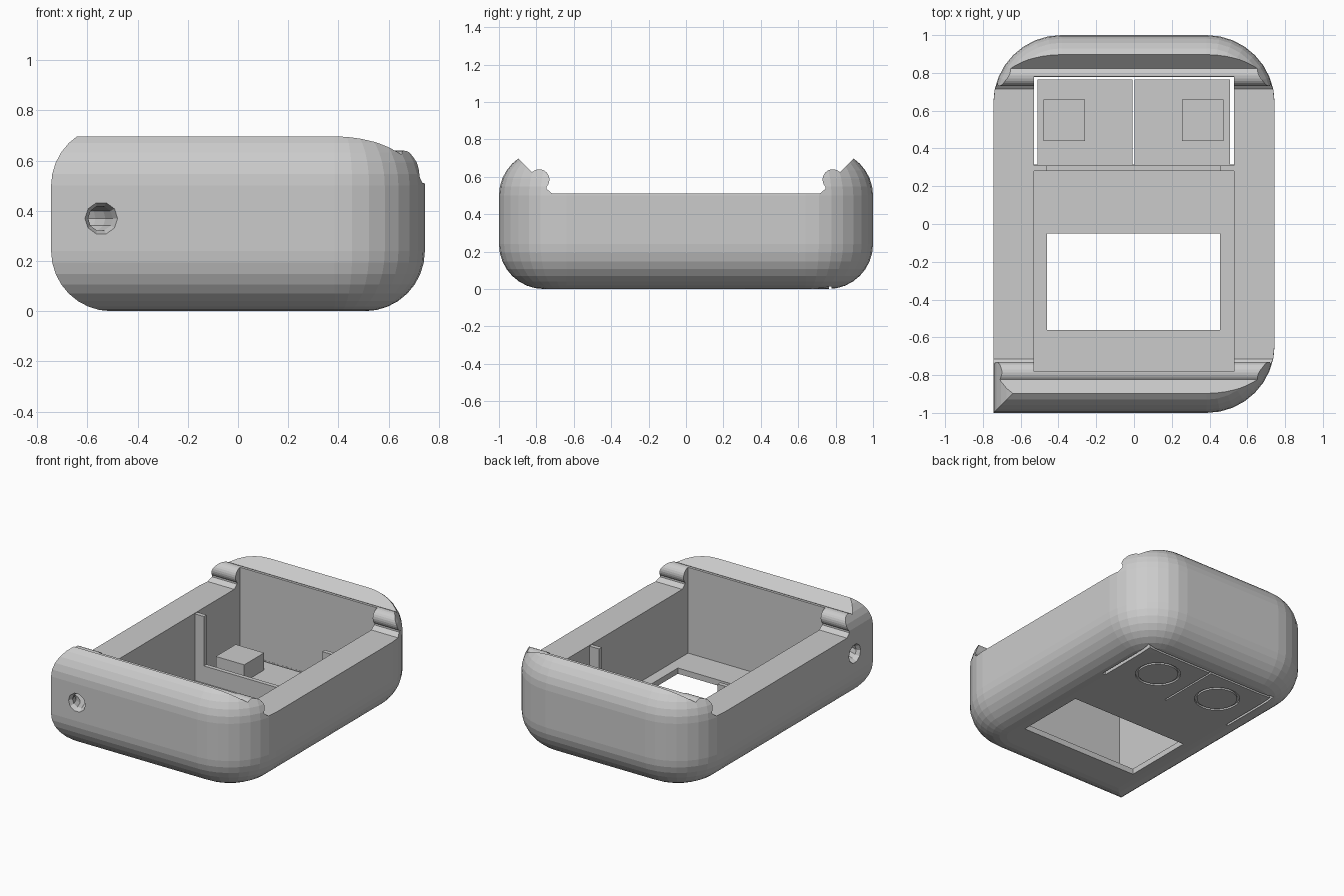
import bpy, bmesh
from math import sin, cos, pi, radians

if "Cube" in bpy.data.objects:
    bpy.data.objects.remove(bpy.data.objects["Cube"])

W, L, H = 0.745, 1.0, 0.74        # half width, half length, uncut height
CORNER, EDGE = 0.36, 0.24         # upright corner radius, edge rounding
IN_X, IN_Y, FLOOR = 0.53, 0.78, 0.04
RAIL = 0.51                       # height of the side walls
GREY = (0.6, 0.6, 0.6, 1)

grey = bpy.data.materials.new("plain grey")
grey.use_nodes = True
grey.diffuse_color = GREY
grey.node_tree.nodes["Principled BSDF"].inputs["Base Color"].default_value = GREY


def loft(name, rings):
    """Skin a list of equal-length closed rings and cap both ends."""
    bm = bmesh.new()
    loops = [[bm.verts.new(p) for p in ring] for ring in rings]
    for a, b in zip(loops, loops[1:]):
        for i in range(len(a)):
            j = (i + 1) % len(a)
            bm.faces.new((a[i], a[j], b[j], b[i]))
    bm.faces.new(loops[0][::-1])
    bm.faces.new(loops[-1])
    bmesh.ops.recalc_face_normals(bm, faces=bm.faces)
    mesh = bpy.data.meshes.new(name)
    bm.to_mesh(mesh)
    bm.free()
    mesh.materials.append(grey)
    obj = bpy.data.objects.new(name, mesh)
    bpy.context.collection.objects.link(obj)
    return obj


def box(name, x0, x1, y0, y1, z0, z1):
    return loft(name, [[(x0, y0, z), (x1, y0, z), (x1, y1, z), (x0, y1, z)] for z in (z0, z1)])


def cylinder(name, x, y, r, z0, z1, n=32):
    return loft(name, [[(x + r * cos(2 * pi * i / n), y + r * sin(2 * pi * i / n), z)
                        for i in range(n)] for z in (z0, z1)])


def cut(target, cutter):
    cutter.hide_render = True
    mod = target.modifiers.new("cut", 'BOOLEAN')
    mod.operation, mod.solver, mod.object = 'DIFFERENCE', 'EXACT', cutter
    bpy.context.view_layer.objects.active = target
    bpy.ops.object.modifier_apply(modifier=mod.name)
    bpy.data.objects.remove(cutter)


def outline(inset, z, n=8):
    """Rectangle with three rounded corners and a square front one at -x."""
    ring = [(-W + inset, -L + inset, z)]
    for sx, sy, start in ((1, -1, -90), (1, 1, 0), (-1, 1, 90)):
        for i in range(n + 1):
            a = radians(start + 90 * i / n)
            r = CORNER - inset
            ring.append((sx * (W - CORNER) + r * cos(a), sy * (L - CORNER) + r * sin(a), z))
    return ring


# Shell: rounded block, lofted upward
steps = [i * pi / 16 for i in range(9)]
rings = [outline(EDGE * (1 - sin(a)), EDGE * (1 - cos(a))) for a in steps]
rings += [outline(EDGE * (1 - cos(a)), H - EDGE + EDGE * sin(a)) for a in steps]
shell = loft("case_shell", rings)

# Open top: bevelled end lips and a round hinge bead above each end of the rails
half = [(1.1, 0.90), (0.83, 0.63)]
half += [(0.785 + 0.055 * cos(radians(d)), 0.585 + 0.055 * sin(radians(d)))
         for d in range(45, 226, 15)]
half += [(0.745, 0.535), (0.715, RAIL)]
profile = half + [(-y, z) for y, z in reversed(half)]
cut(shell, loft("top_cutter", [[(x, y, z) for y, z in profile] for x in (-1, 1)]))

# Cavity and floor window
cut(shell, box("cavity_cutter", -IN_X, IN_X, -IN_Y, IN_Y, FLOOR, 1))
cut(shell, box("window_cutter", -0.46, 0.455, -0.56, -0.05, -0.1, 0.1))

# Slots that free the two flexible button tabs
for x0, x1 in ((-0.529, -0.511), (-0.009, 0.003), (0.507, 0.529)):
    cut(shell, box("slot_cutter", x0, x1, 0.315, 0.775, -0.1, 0.1))
cut(shell, box("slot_cutter", -0.529, 0.529, 0.765, 0.779, -0.1, 0.1))

# Ring grooves under the tabs
for x in (-0.25, 0.25):
    groove = cylinder("groove_cutter", x, 0.54, 0.147, -0.05, 0.012)
    cut(groove, cylinder("groove_core", x, 0.54, 0.13, -0.1, 0.1))
    cut(shell, groove)

# Cord hole: flared tunnel curving around the square corner
tunnel = []
for deg, r in ((-14, 0.08), (0, 0.065), (10, 0.05), (30, 0.05), (45, 0.05),
               (60, 0.05), (80, 0.05), (90, 0.065), (104, 0.08)):
    a = radians(deg)
    ring = []
    for k in range(10):
        t = 2 * pi * k / 10
        d = 0.2 + r * cos(t)
        ring.append((-W + d * cos(a), -L + d * sin(a), 0.37 + r * sin(t)))
    tunnel.append(ring)
cut(shell, loft("cord_cutter", tunnel))

# Partition: two tall posts joined by a low sill
box("left_post", 0.455, IN_X, 0.28, 0.31, FLOOR, RAIL - 0.005)
box("right_post", -IN_X, -0.46, 0.28, 0.31, FLOOR, RAIL - 0.005)
box("partition_sill", -0.46, 0.455, 0.28, 0.31, FLOOR, 0.16)

# Button blocks on the tabs
box("left_button_block", 0.255, 0.475, 0.44, 0.66, FLOOR, 0.16)
box("right_button_block", -0.48, -0.26, 0.44, 0.66, FLOOR, 0.16)
